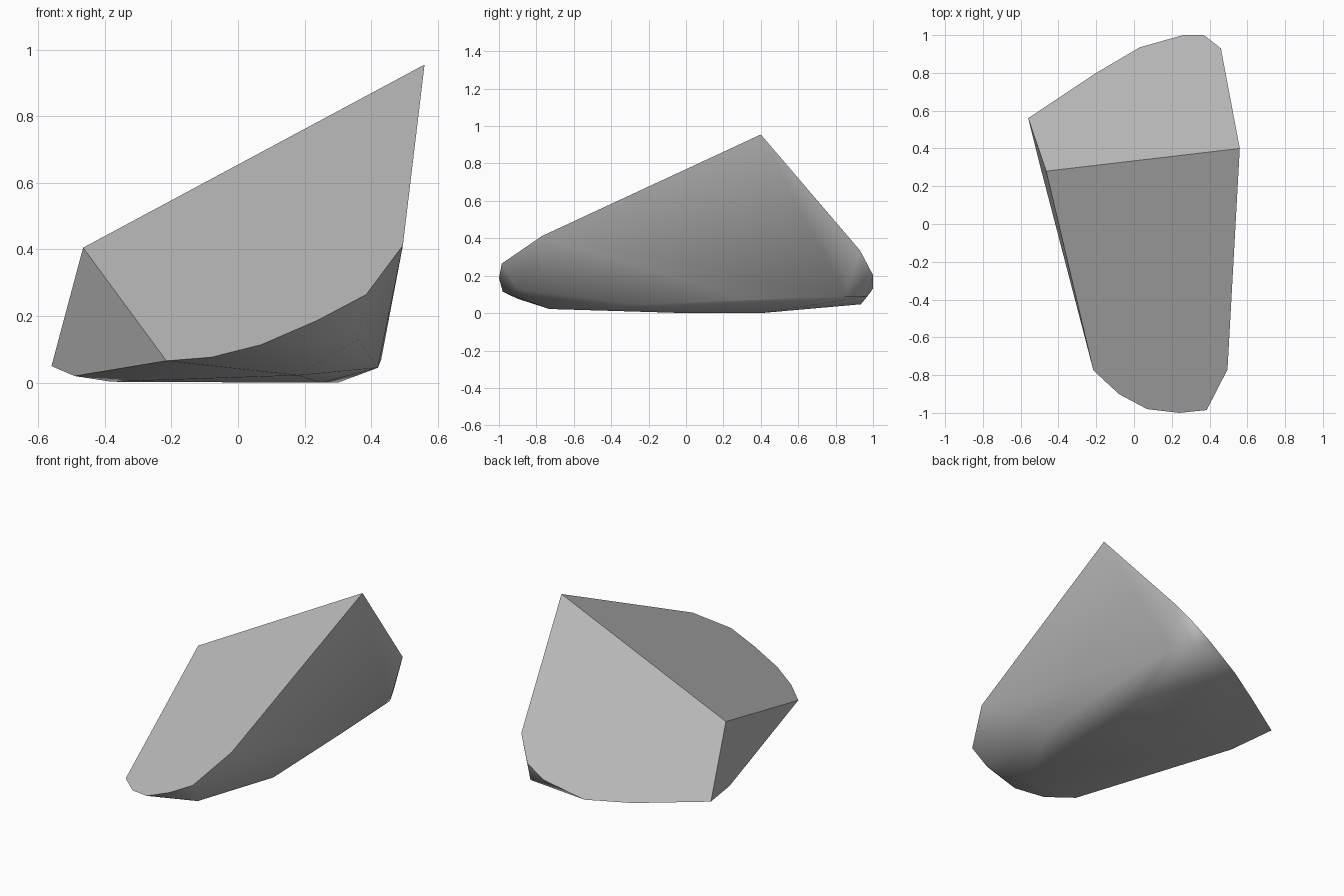
import bpy, bmesh, math

cube = bpy.data.objects.get("Cube")
if cube:
    bpy.data.objects.remove(cube)

# The two big broken faces are planes that meet at the peak
PEAK = (0.56, 0.40, 0.955)


def on_plane(x, y, slope_x, slope_y):
    return (x, y, PEAK[2] + slope_x * (x - PEAK[0]) + slope_y * (y - PEAK[1]))


# Rim of the long front slope
front_rim = [on_plane(x, y, 0.485, 0.437) for x, y in (
    (-0.465, 0.28), (-0.215, -0.775), (-0.08, -0.90), (0.07, -0.98),
    (0.24, -1.0), (0.385, -0.985), (0.495, -0.77), (0.535, -0.05))]

# Rim of the steep back slope
back_rim = [on_plane(x, y, 0.659, -1.044) for x, y in (
    (-0.56, 0.56), (-0.20, 0.80), (0.03, 0.935), (0.26, 1.0),
    (0.37, 1.0), (0.46, 0.93), (0.50, 0.69))]

# Rounded underside: left edge, nose, right edge, base
underside = [
    (-0.49, 0.28, 0.02), (-0.36, -0.215, 0.05),
    (0.18, -0.73, 0.022), (0.36, -0.90, 0.13),
    (0.42, -0.26, 0.045), (0.43, 0.34, 0.07), (0.43, 0.85, 0.09),
    (0.37, 0.97, 0.09),
    (-0.38, 0.30, 0.003), (0.25, 0.0, 0.0), (0.30, 0.40, 0.0)]

# Wrap the corners in a hull and merge flat areas
bm = bmesh.new()
for point in [PEAK] + front_rim + back_rim + underside:
    bm.verts.new(point)
hull = bmesh.ops.convex_hull(bm, input=bm.verts[:])
loose = [v for v in bm.verts if not v.link_faces]
bmesh.ops.delete(bm, geom=loose, context='VERTS')
bmesh.ops.dissolve_limit(bm, angle_limit=math.radians(1.5),
                         verts=bm.verts[:], edges=bm.edges[:])
bmesh.ops.recalc_face_normals(bm, faces=bm.faces[:])
mesh = bpy.data.meshes.new("rock_fragment")
bm.to_mesh(mesh)
bm.free()
rock = bpy.data.objects.new("rock_fragment", mesh)
bpy.context.collection.objects.link(rock)

# Plain grey stone
GREY = (0.5, 0.5, 0.5, 1.0)
stone = bpy.data.materials.new("grey_stone")
stone.use_nodes = True
stone.diffuse_color = GREY
stone.node_tree.nodes["Principled BSDF"].inputs["Base Color"].default_value = GREY
mesh.materials.append(stone)

# Soft underside, sharp broken edges
bpy.ops.object.select_all(action='DESELECT')
rock.select_set(True)
bpy.context.view_layer.objects.active = rock
bpy.ops.object.shade_smooth_by_angle(angle=math.radians(55))
